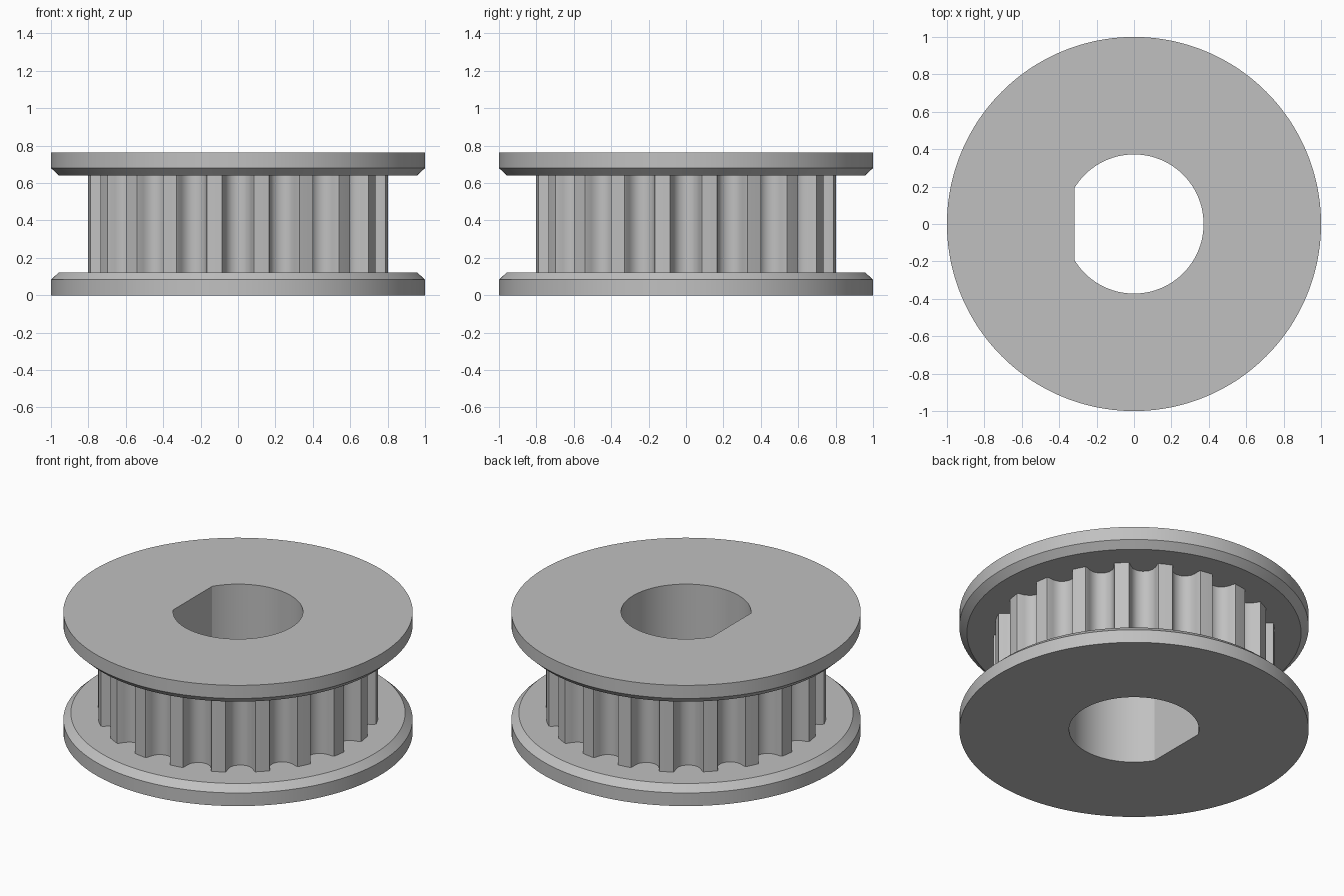
import bpy, bmesh
from math import sin, cos, pi, radians, atan2, hypot

if "Cube" in bpy.data.objects:
    bpy.data.objects.remove(bpy.data.objects["Cube"])

TEETH, PER_TOOTH = 20, 12
COUNT = TEETH * PER_TOOTH
HEIGHT, FLANGE, RIM = 0.763, 0.123, 0.083
RADIUS, LIP, TOOTH_RADIUS = 1.0, 0.957, 0.806
BORE, FLAT = 0.372, 0.372 * cos(radians(31.5))

# Half of one belt groove: (half width, depth), from its floor to its mouth
GROOVE = [(0, 0.1), (0.033, 0.093), (0.057, 0.073), (0.071, 0.045),
          (0.079, 0.015), (0.086, 0)]


def circle(radius):
    return [(radius * cos(2 * pi * i / COUNT), radius * sin(2 * pi * i / COUNT))
            for i in range(COUNT)]


def bore_outline():
    # Round hole with one flat on the -x side
    return [(x, y) if x > -FLAT else (-FLAT, -FLAT * y / x) for x, y in circle(BORE)]


def toothed_outline():
    # One pitch starts at a groove floor and ends just before the next floor
    half = [(atan2(w, TOOTH_RADIUS - d), hypot(w, TOOTH_RADIUS - d if d else
             (TOOTH_RADIUS**2 - w**2) ** 0.5)) for w, d in GROOVE]
    pitch = 2 * pi / TEETH
    one = half + [(pitch / 2, TOOTH_RADIUS)]
    one += [(pitch - a, r) for a, r in reversed(half[1:])]
    return [(r * cos(a + k * pitch), r * sin(a + k * pitch))
            for k in range(TEETH) for a, r in one]


def loft(name, sections, material):
    # Skin a closed chain of outlines into one watertight body
    bm = bmesh.new()
    rings = [[bm.verts.new((x, y, z)) for x, y in outline] for outline, z in sections]
    for a, b in zip(rings, rings[1:] + rings[:1]):
        for i in range(COUNT):
            j = (i + 1) % COUNT
            bm.faces.new((a[i], a[j], b[j], b[i]))
    bmesh.ops.recalc_face_normals(bm, faces=bm.faces)
    mesh = bpy.data.meshes.new(name)
    bm.to_mesh(mesh)
    bm.free()
    mesh.materials.append(material)
    obj = bpy.data.objects.new(name, mesh)
    bpy.context.collection.objects.link(obj)
    return obj


# Plain grey metal
grey = bpy.data.materials.new("grey_metal")
grey.use_nodes = True
colour = (0.53, 0.53, 0.53, 1)
grey.diffuse_color = colour
grey.node_tree.nodes["Principled BSDF"].inputs["Base Color"].default_value = colour

# Lower half runs from the bore out over the flange to the teeth; upper half mirrors it
lower = [(bore_outline(), 0), (circle(RADIUS), 0), (circle(RADIUS), RIM),
         (circle(LIP), FLANGE), (toothed_outline(), FLANGE)]
upper = [(outline, HEIGHT - z) for outline, z in reversed(lower)]
pulley = loft("toothed_belt_pulley", lower + upper, grey)

# Smooth round walls, keep crisp rims and tooth corners
bpy.ops.object.select_all(action="DESELECT")
pulley.select_set(True)
bpy.context.view_layer.objects.active = pulley
bpy.ops.object.shade_smooth_by_angle(angle=radians(28))
